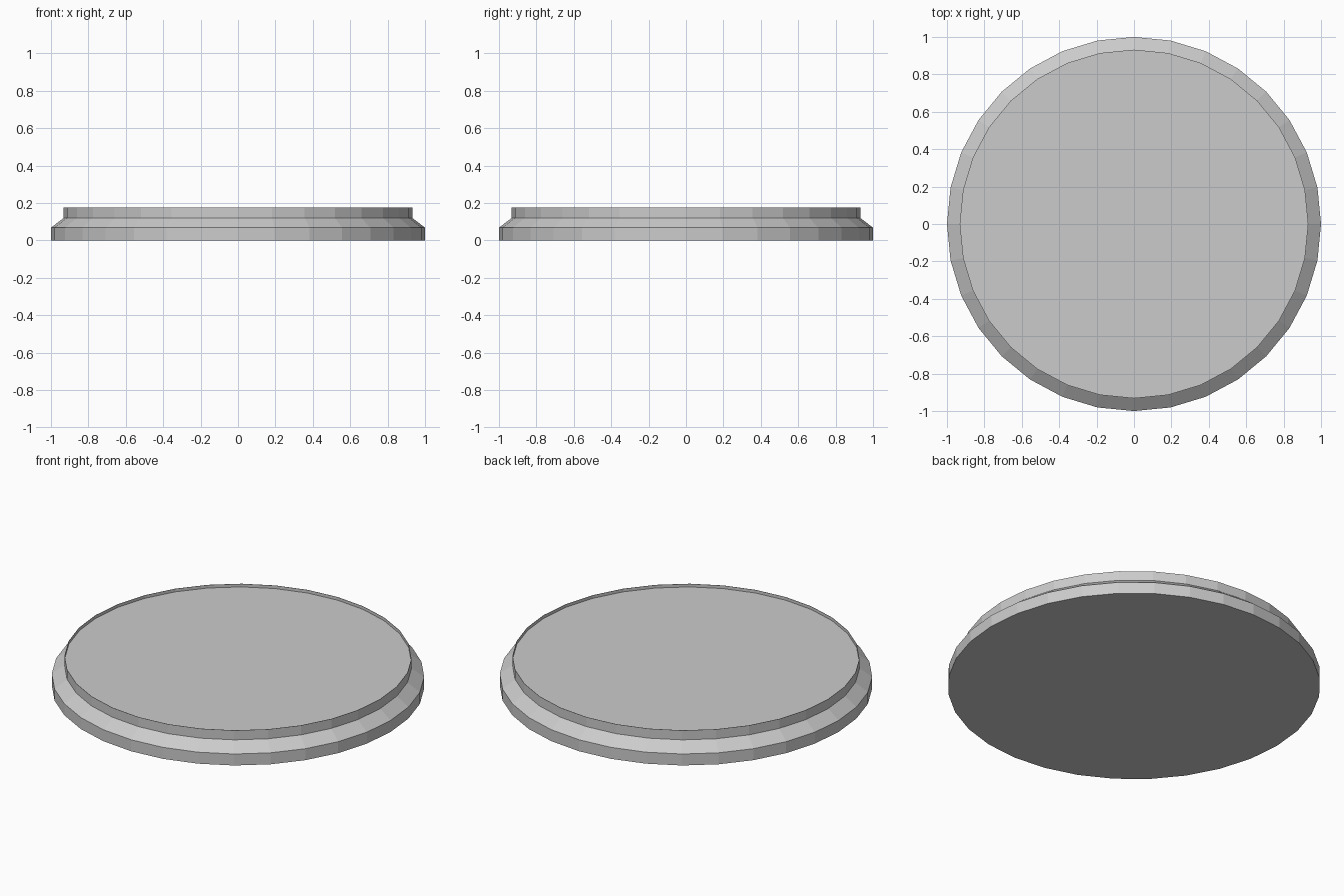
import bpy, bmesh
from math import sin, cos, pi

if "Cube" in bpy.data.objects:
    bpy.data.objects.remove(bpy.data.objects["Cube"])

SIDES = 32


def lathe(name, profile):
    """Revolve a (radius, z) profile about z and cap both ends."""
    bm = bmesh.new()
    rings = [[bm.verts.new((r * cos(2 * pi * i / SIDES), r * sin(2 * pi * i / SIDES), z))
              for i in range(SIDES)] for r, z in profile]
    for low, high in zip(rings, rings[1:]):
        for i in range(SIDES):
            j = (i + 1) % SIDES
            bm.faces.new((low[i], low[j], high[j], high[i]))
    bm.faces.new(rings[0][::-1])
    bm.faces.new(rings[-1])
    mesh = bpy.data.meshes.new(name)
    bm.to_mesh(mesh)
    bm.free()
    obj = bpy.data.objects.new(name, mesh)
    bpy.context.collection.objects.link(obj)
    return obj


# Round base: foot, bevelled shoulder, thin upright rim and shallow sunken top
lathe("round_base", [
    (1.0, 0.0), (1.0, 0.068), (0.932, 0.12), (0.932, 0.176),
    (0.93, 0.176), (0.93, 0.158),
])
